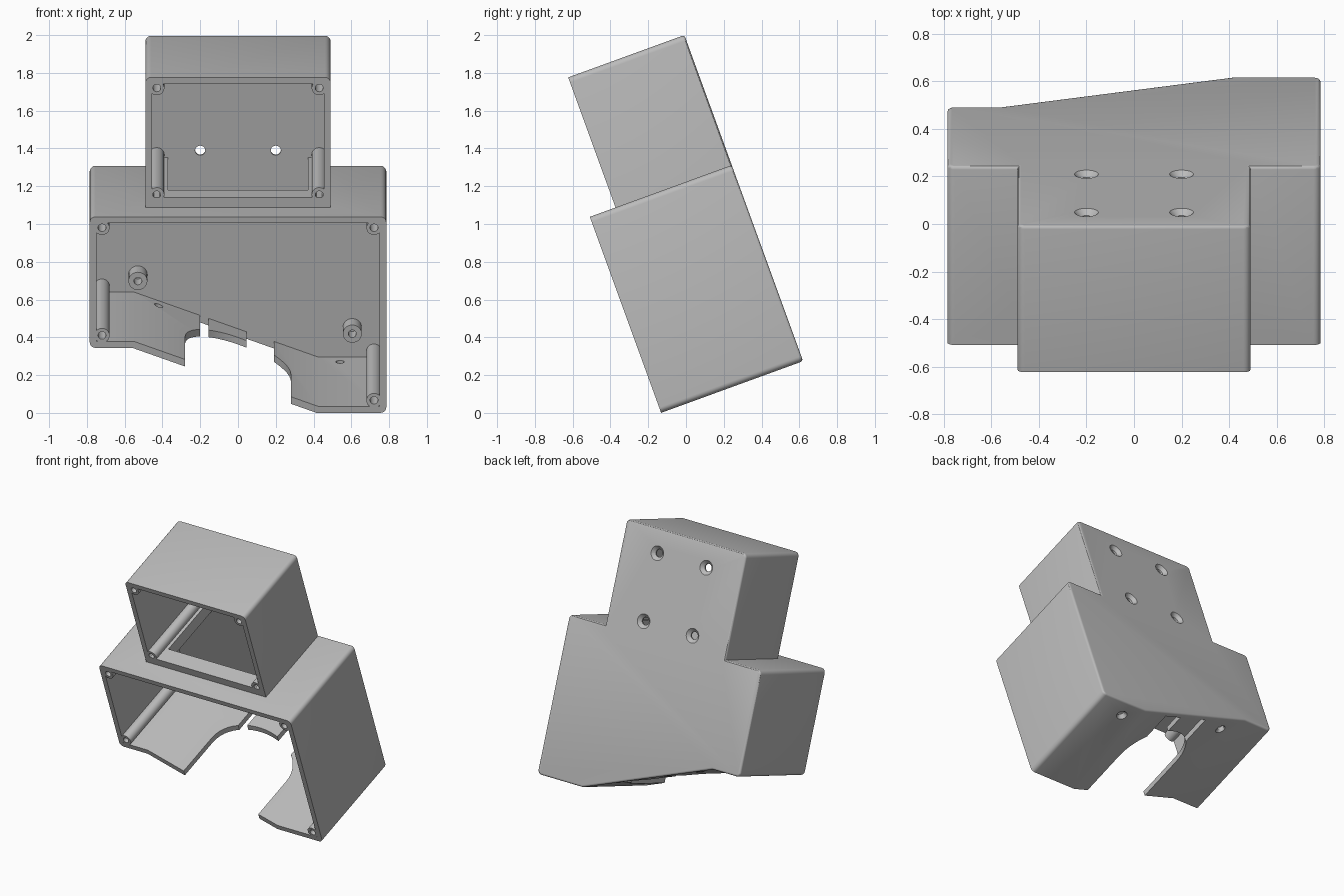
import bpy, bmesh, math
from mathutils import Matrix

cube = bpy.data.objects.get("Cube")
if cube:
    bpy.data.objects.remove(cube, do_unlink=True)

TILT = math.radians(20)
WALL = 0.036
LOW_D, UP_D = 0.80, 0.655        # box depths, back to front
LOW_TOP, UP_TOP = 1.104, 1.837   # heights along the tilted back plate
FLOOR = 1.16                     # top of the floor between the boxes
LOW_X, UP_X = 0.785, 0.49

grey = bpy.data.materials.new("plain grey")
grey.use_nodes = True
grey.diffuse_color = (0.5, 0.5, 0.5, 1)
grey.node_tree.nodes["Principled BSDF"].inputs["Base Color"].default_value = (0.5, 0.5, 0.5, 1)


def make(name, bm):
    bmesh.ops.recalc_face_normals(bm, faces=bm.faces)
    mesh = bpy.data.meshes.new(name)
    bm.to_mesh(mesh)
    bm.free()
    mesh.materials.append(grey)
    obj = bpy.data.objects.new(name, mesh)
    bpy.context.collection.objects.link(obj)
    return obj


def prism(name, profile, start, end, rounded=False):
    """Extrude an x-z profile from depth start to depth end (front is -y)."""
    bm = bmesh.new()
    face = bm.faces.new([bm.verts.new((x, -start, z)) for x, z in profile])
    out = bmesh.ops.extrude_face_region(bm, geom=[face])
    moved = [g for g in out["geom"] if isinstance(g, bmesh.types.BMVert)]
    bmesh.ops.translate(bm, verts=moved, vec=(0, start - end, 0))
    bmesh.ops.recalc_face_normals(bm, faces=bm.faces)
    if rounded:
        corners = [e for e in bm.edges if e.calc_face_angle(0) > 1
                   and abs(e.verts[0].co.y - e.verts[1].co.y) > 0.1]
        bmesh.ops.bevel(bm, geom=corners, offset=0.03, segments=5, profile=0.5, affect='EDGES')
        back = [e for e in bm.edges if all(abs(v.co.y + start) < 1e-4 for v in e.verts)]
        bmesh.ops.bevel(bm, geom=back, offset=0.014, segments=3, profile=0.5, affect='EDGES')
    return make(name, bm)


def box(name, x0, x1, w0, w1, z0, z1, rounded=False):
    return prism(name, [(x0, z0), (x1, z0), (x1, z1), (x0, z1)], w0, w1, rounded)


def cone(name, x, z, w0, w1, r0, r1, upright=False):
    """Round bar along the depth, or along the height when upright."""
    bm = bmesh.new()
    bmesh.ops.create_cone(bm, cap_ends=True, segments=32, radius1=r0, radius2=r1, depth=w1 - w0)
    mid = (w0 + w1) / 2
    if upright:
        mat = Matrix.Translation((x, -z, mid))
    else:
        mat = Matrix.Translation((x, -mid, z)) @ Matrix.Rotation(math.pi / 2, 4, 'X')
    bmesh.ops.transform(bm, matrix=mat, verts=bm.verts)
    return make(name, bm)


def combine(obj, tool, operation='DIFFERENCE'):
    mod = obj.modifiers.new("combine", 'BOOLEAN')
    mod.object, mod.operation, mod.solver = tool, operation, 'EXACT'
    bpy.context.view_layer.objects.active = obj
    bpy.ops.object.modifier_apply(modifier=mod.name)
    bpy.data.objects.remove(tool, do_unlink=True)


# Outer shell: wide lower box with a stepped bottom, narrow box on top
housing = prism("housing", [(-LOW_X, 0.366), (-0.56, 0.366), (0.415, 0), (LOW_X, 0),
                            (LOW_X, LOW_TOP), (-LOW_X, LOW_TOP)], 0, LOW_D, True)
combine(housing, box("upper", -UP_X, UP_X, 0, UP_D, 1.03, UP_TOP, True), 'UNION')

# Hollow interiors, open at the front
lx, ux = LOW_X - WALL, UP_X - WALL
combine(housing, prism("low_cavity", [(-lx, 0.366 + WALL), (-0.55, 0.366 + WALL), (0.425, WALL),
                                      (lx, WALL), (lx, LOW_TOP - WALL), (-lx, LOW_TOP - WALL)],
                       WALL, 1))
combine(housing, box("up_cavity", -ux, ux, WALL, 1, FLOOR, UP_TOP - WALL))

# Passage through the floor between the boxes
combine(housing, box("passage", -0.37, 0.37, WALL, 0.54, 1.0, FLOOR + 0.05))

# Arched opening in the bottom wall, with two notches behind it
ARCH_R, ARCH_W = 0.28, 0.45
bm = bmesh.new()
arc = [(ARCH_R * math.cos(math.pi * i / 24), ARCH_W - ARCH_R * math.sin(math.pi * i / 24))
       for i in range(25)]
arc += [(-ARCH_R, 1), (ARCH_R, 1)]
base = bm.faces.new([bm.verts.new((x, -w, -0.1)) for x, w in arc])
out = bmesh.ops.extrude_face_region(bm, geom=[base])
bmesh.ops.translate(bm, verts=[g for g in out["geom"] if isinstance(g, bmesh.types.BMVert)],
                    vec=(0, 0, 0.52))
combine(housing, make("arch", bm))
for x0, x1 in ((-0.2, -0.155), (0.045, 0.19)):
    combine(housing, box("notch", x0, x1, WALL, ARCH_W, -0.1, 0.42))

# Countersunk mounting holes in the back plate
for x in (-0.2, 0.2):
    for z in (1.2, 1.67):
        combine(housing, cone("hole", x, z, -0.1, 0.1, 0.027, 0.027))
        combine(housing, cone("sink", x, z, -0.005, 0.024, 0.055, 0.027))

# Countersunk holes in the bottom wall
for x, z in ((-0.42, 0.31), (0.54, 0)):
    combine(housing, cone("hole", x, 0.11, z - 0.1, z + 0.1, 0.022, 0.022, True))
    combine(housing, cone("sink", x, 0.11, z - 0.03, z + 0.022, 0.056, 0.022, True))

parts = [housing]


def post(name, x, z, end, radius, hole_depth):
    obj = cone(name, x, z, WALL - 0.01, end, radius, radius)
    combine(obj, cone("bore", x, z, end - hole_depth, end + 0.1, 0.021, 0.021))
    parts.append(obj)


# Corner screw posts running the full depth
for side, x in (("right", -1), ("left", 1)):
    post(f"lower_box_top_{side}_post", x * 0.72, 1.042, LOW_D, 0.04, 0.3)
    post(f"lower_box_bottom_{side}_post", x * 0.72, 0.436 if x < 0 else 0.07, LOW_D, 0.04, 0.3)
    post(f"upper_box_top_{side}_post", x * 0.43, 1.777, UP_D, 0.04, 0.3)
    post(f"upper_box_bottom_{side}_post", x * 0.43, 1.176, UP_D, 0.04, 0.3)

# Short standoffs on the inside of the back plate
post("right_standoff", -0.53, 0.50, 0.135, 0.05, 0.09)
post("left_standoff", 0.605, 0.203, 0.135, 0.05, 0.09)

# Lean everything back and shade
for obj in parts:
    obj.rotation_euler = (TILT, 0, 0)
    obj.location = (0, 0.62, 0.274)
    bpy.ops.object.select_all(action='DESELECT')
    obj.select_set(True)
    bpy.context.view_layer.objects.active = obj
    bpy.ops.object.shade_smooth_by_angle(angle=math.radians(30))
